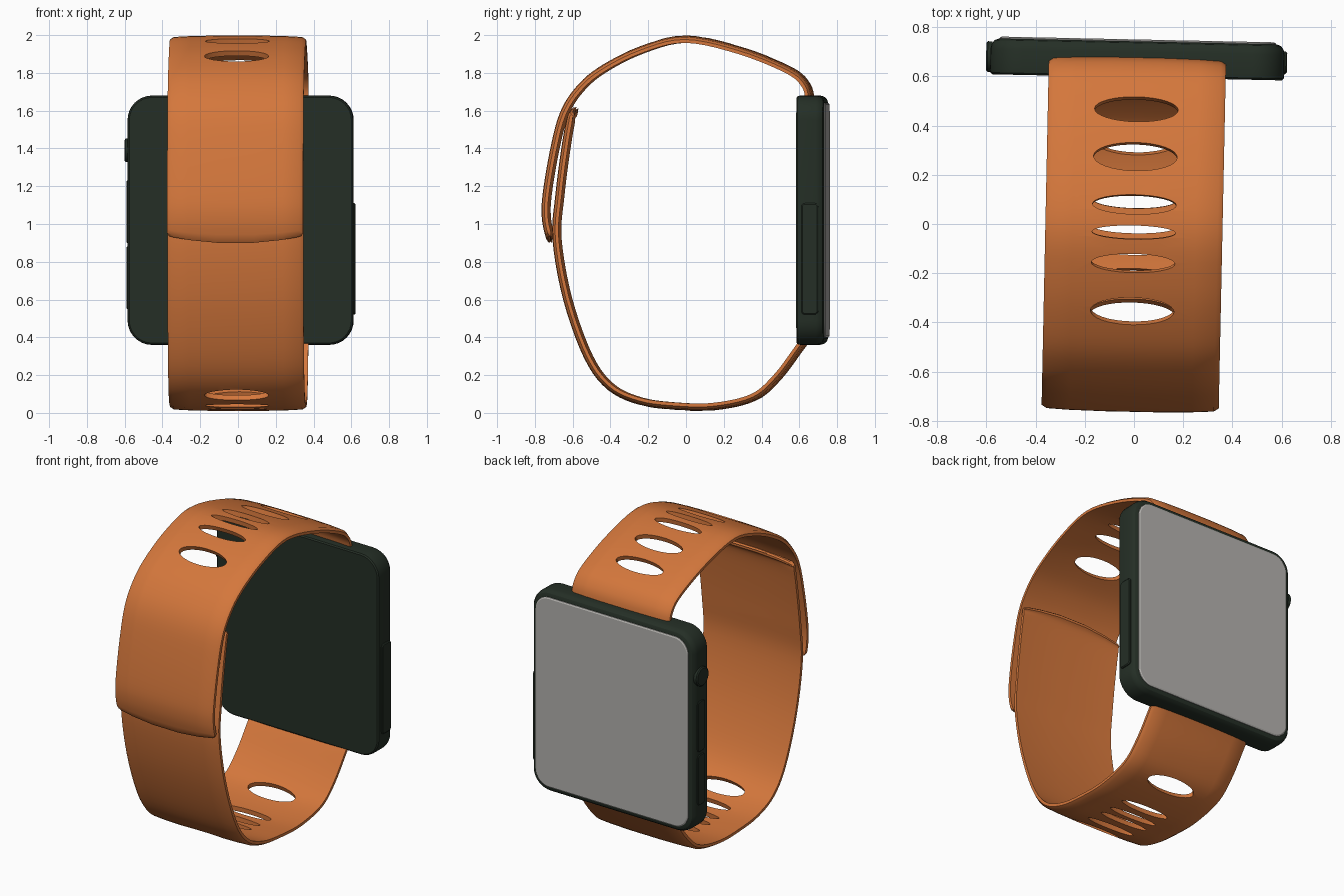
import bpy, bmesh, math
from mathutils import Matrix, Vector

if "Cube" in bpy.data.objects:
    bpy.data.objects.remove(bpy.data.objects["Cube"])

TWIST = Matrix.Rotation(-0.021, 4, 'Z')  # the whole watch stands slightly turned


def material(name, rgb):
    m = bpy.data.materials.new(name)
    m.use_nodes = True
    m.diffuse_color = (*rgb, 1)
    m.node_tree.nodes["Principled BSDF"].inputs["Base Color"].default_value = (*rgb, 1)
    return m


ORANGE = material("orange rubber", (0.66, 0.185, 0.045))
GREEN = material("dark green metal", (0.018, 0.028, 0.019))
GREY = material("grey glass", (0.45, 0.44, 0.42))


def make_object(name, bm, mat):
    bmesh.ops.recalc_face_normals(bm, faces=bm.faces)
    mesh = bpy.data.meshes.new(name)
    bm.to_mesh(mesh)
    bm.free()
    if mat:
        mesh.materials.append(mat)
    obj = bpy.data.objects.new(name, mesh)
    bpy.context.collection.objects.link(obj)
    return obj


def smooth(obj):
    bpy.ops.object.select_all(action='DESELECT')
    obj.select_set(True)
    bpy.context.view_layer.objects.active = obj
    bpy.ops.object.shade_smooth_by_angle(angle=math.radians(30))


def loft(bm, rings):
    """Skin a list of closed point rings and cap both ends."""
    loops = [[bm.verts.new(p) for p in ring] for ring in rings]
    n = len(loops[0])
    for a, b in zip(loops, loops[1:]):
        for i in range(n):
            j = (i + 1) % n
            bm.faces.new((a[i], a[j], b[j], b[i]))
    bm.faces.new(loops[0])
    bm.faces.new(loops[-1])


def rounded_slab(name, mat, axis, centre, half, radius, layers):
    """Rounded rectangle lofted along an axis; layers are (depth, inset)."""
    rings = []
    for depth, inset in layers:
        ring = []
        r = radius - inset
        for k, (sa, sb) in enumerate(((1, 1), (-1, 1), (-1, -1), (1, -1))):
            for s in range(9):
                ang = math.pi / 2 * (k + s / 8)
                a = centre[0] + sa * (half[0] - radius) + r * math.cos(ang)
                b = centre[1] + sb * (half[1] - radius) + r * math.sin(ang)
                ring.append(TWIST @ Vector((a, depth, b) if axis == 'Y' else (depth, a, b)))
        rings.append(ring)
    bm = bmesh.new()
    loft(bm, rings)
    obj = make_object(name, bm, mat)
    smooth(obj)
    return obj


def spline(points, steps):
    """Catmull-Rom samples through (y, z) points."""
    p = [Vector(q) for q in points]
    p = [2 * p[0] - p[1]] + p + [2 * p[-1] - p[-2]]
    out = []
    for a, b, c, d in zip(p, p[1:], p[2:], p[3:]):
        for s in range(steps):
            t = s / steps
            out.append(0.5 * (2 * b + (c - a) * t + (2 * a - 5 * b + 4 * c - d) * t * t
                              + (3 * b - a - 3 * c + d) * t ** 3))
    return out + [p[-2]]


def frames(path, side):
    """Position, tangent and outward normal at each sample."""
    result = []
    for i, q in enumerate(path):
        t = (path[min(i + 1, len(path) - 1)] - path[max(i - 1, 0)]).normalized()
        result.append((q, t, Vector((t.y, -t.x)) * side))
    return result


# Strap cross-section: width position and offset of its gently domed middle line
SECTION = [(-0.36, -0.012), (-0.34, -0.005), (-0.25, 0.0), (-0.1, 0.003),
           (0.1, 0.003), (0.25, 0.0), (0.34, -0.005), (0.36, -0.012)]


def strap(name, points, side, holes, on_bend):
    path = frames(spline(points, 5), side)
    end = path[-1][0]
    rings = []
    for i, (q, t, n) in enumerate(path):
        last = i == len(path) - 1
        half = 0.006 if last else 0.015
        wide = 0.97 if last else 1.0
        near_tip = max(0, 1 - (q - end).length / 0.15)
        ring = []
        for sign, row in ((1, SECTION), (-1, SECTION[::-1])):
            for x, off in row:
                thick = half * (0.6 if abs(x) > 0.35 else 1)
                p = q + n * (off + sign * thick) - t * 0.035 * near_tip * (x / 0.36) ** 2
                ring.append(TWIST @ Vector((x * wide, p.x, p.y)))
        rings.append(ring)
    bm = bmesh.new()
    loft(bm, rings)
    obj = make_object(name, bm, ORANGE)

    # Oval holes, cut square to the surface
    fine = [f for f in frames(spline(points, 40), side) if on_bend(f[0].y)]
    cut = bmesh.new()
    for y, length in holes:
        q, t, n = min(fine, key=lambda f: abs(f[0].x - y))
        place = Matrix(((1, 0, 0, 0), (0, t.x, n.x, q.x), (0, t.y, n.y, q.y), (0, 0, 0, 1)))
        bmesh.ops.create_cone(cut, cap_ends=True, segments=32, radius1=1, radius2=1, depth=0.14,
                              matrix=TWIST @ place @ Matrix.Diagonal((0.17, length, 1, 1)))
    cutter = make_object(name + "_cutter", cut, ORANGE)
    cutter.hide_render = True
    mod = obj.modifiers.new("holes", 'BOOLEAN')
    mod.operation = 'DIFFERENCE'
    mod.solver = 'EXACT'
    mod.object = cutter
    bpy.context.view_layer.objects.active = obj
    bpy.ops.object.modifier_apply(modifier=mod.name)
    bpy.data.objects.remove(cutter)
    smooth(obj)


# Upper strap: over the top and down outside the front
strap("upper_strap",
      [(0.665, 1.64), (0.64, 1.735), (0.55, 1.815), (0.29, 1.92), (0.0, 1.98), (-0.24, 1.922),
       (-0.45, 1.815), (-0.57, 1.71), (-0.65, 1.58), (-0.7, 1.39), (-0.74, 1.15),
       (-0.742, 1.02), (-0.715, 0.9)], 1,
      [(0.46, 0.055), (0.27, 0.06), (0.08, 0.04), (-0.035, 0.028), (-0.155, 0.04), (-0.345, 0.062)],
      lambda z: z > 1.7)

# Lower strap: under the bottom and up inside the front
strap("lower_strap",
      [(0.66, 0.41), (0.61, 0.35), (0.49, 0.19), (0.36, 0.08), (0.15, 0.032), (-0.05, 0.034),
       (-0.24, 0.06), (-0.4, 0.135), (-0.52, 0.295), (-0.63, 0.6), (-0.687, 0.92),
       (-0.672, 1.15), (-0.64, 1.4), (-0.61, 1.56), (-0.573, 1.615)], -1,
      [(0.34, 0.06), (0.1, 0.035), (-0.01, 0.028), (-0.1, 0.028), (-0.22, 0.035), (-0.36, 0.055)],
      lambda z: z < 0.3)

# Watch case and its glass
rounded_slab("case", GREEN, 'Y', (0, 1.02), (0.598, 0.66), 0.13,
             [(0.596, 0.01), (0.603, 0.002), (0.62, 0), (0.70, 0), (0.72, 0.005),
              (0.735, 0.016), (0.742, 0.034)])
rounded_slab("screen", GREY, 'Y', (0, 1.02), (0.563, 0.623), 0.1,
             [(0.735, 0), (0.745, 0.002), (0.75, 0.01)])

# Long side button, and two slim pads with the crown opposite
rounded_slab("side_button", GREEN, 'X', (0.668, 0.815), (0.045, 0.295), 0.02,
             [(0.59, 0), (0.603, 0), (0.608, 0.006)])
for label, z in (("upper", 1.065), ("lower", 0.715)):
    rounded_slab(label + "_side_pad", GREEN, 'X', (0.668, z), (0.035, 0.165), 0.02,
                 [(-0.59, 0), (-0.6, 0), (-0.604, 0.004)])
rounded_slab("crown", GREEN, 'X', (0.668, 1.39), (0.062, 0.062), 0.062,
             [(-0.59, 0), (-0.609, 0), (-0.615, 0.008)])
